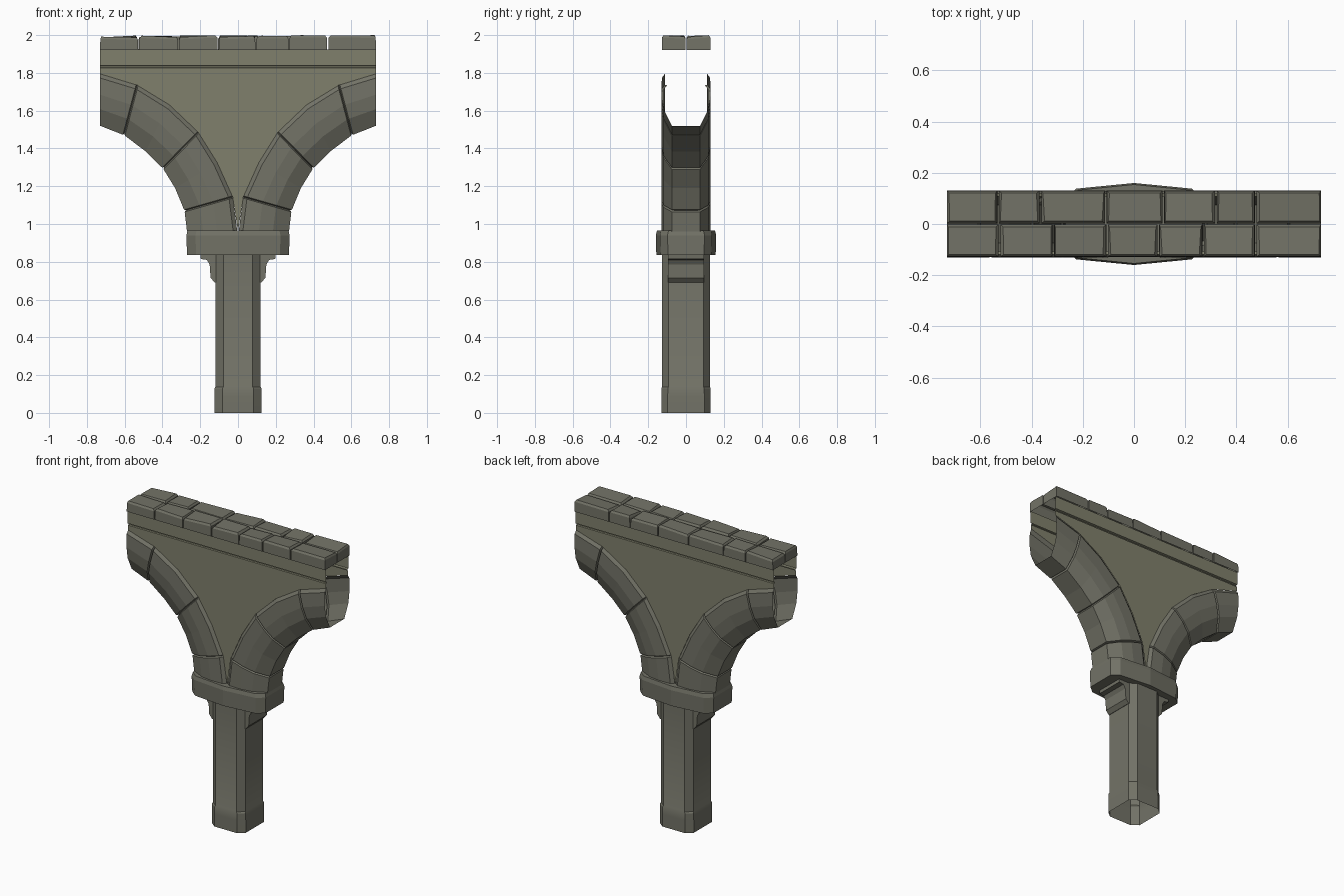
import bpy, bmesh, random
from mathutils import Vector

if "Cube" in bpy.data.objects:
    bpy.data.objects.remove(bpy.data.objects["Cube"])

random.seed(4)


def material(name, rgb):
    m = bpy.data.materials.new(name)
    m.diffuse_color = (*rgb, 1)
    m.use_nodes = True
    m.node_tree.nodes["Principled BSDF"].inputs["Base Color"].default_value = m.diffuse_color
    return m


STONE = material("stone", (0.17, 0.17, 0.135))
PLASTER = material("plaster", (0.215, 0.215, 0.15))


def make(name, verts, faces, mat, smooth=None, fix=False):
    me = bpy.data.meshes.new(name)
    me.from_pydata([tuple(v) for v in verts], [], faces)
    if fix:
        bm = bmesh.new()
        bm.from_mesh(me)
        bmesh.ops.recalc_face_normals(bm, faces=bm.faces)
        bm.to_mesh(me)
        bm.free()
    me.materials.append(mat)
    ob = bpy.data.objects.new(name, me)
    bpy.context.collection.objects.link(ob)
    if smooth:
        bpy.context.view_layer.objects.active = ob
        ob.select_set(True)
        bpy.ops.object.shade_smooth_by_angle(angle=smooth)
        ob.select_set(False)
    return ob


def loft(rings, closed=True, caps=()):
    """Skin equal-length rings; caps lists ring indices to fill."""
    n = len(rings[0])
    verts = [p for r in rings for p in r]
    faces = []
    for i in range(len(rings) - 1):
        for j in range(n if closed else n - 1):
            k = (j + 1) % n
            faces.append((i * n + j, i * n + k, (i + 1) * n + k, (i + 1) * n + j))
    for c in caps:
        ring = [c * n + j for j in range(n)]
        faces.append(ring if c else ring[::-1])
    return verts, faces


def plan_ring(quarter, z, grow=0.0):
    """Mirror a quarter outline (from +x side to +y side) into a full ring."""
    q = [(x + grow, y + grow) for x, y in quarter]
    pts = q + [(-x, y) for x, y in q[::-1]]
    pts += [(-x, -y) for x, y in q] + [(x, -y) for x, y in q[::-1]]
    out = []
    for p in pts:
        if not out or p != out[-1]:
            out.append(p)
    return [(x, y, z) for x, y in out]


# Column shaft: hollow octagon with a slightly wider foot
OCT = [(0.120, 0.092), (0.078, 0.126)]
rings = [plan_ring(OCT, z, g) for z, g in
         [(0, .005), (.085, .005), (.13, .004), (.138, 0), (.84, 0)]]
make("column_shaft", *loft(rings), STONE, 0.5, True)

# Corbels under the capital, left and right
prof = [(.11, .69), (.123, .69), (.145, .715), (.15, .785), (.165, .81),
        (.197, .815), (.2, .84), (.11, .84)]
for s, side in ((1, "right"), (-1, "left")):
    ends = [[(s * x, y, z) for x, z in prof] for y in (-.095, .095)]
    make("corbel_" + side, *loft(ends, caps=(0, 1)), STONE, None, True)

# Capital block with gently pointed front and back
CAP = [(.273, .098), (.225, .138)]


def cap_ring(z, g):
    r = plan_ring(CAP, z, g)
    return r[:2] + [(0, .16 + g, z)] + r[2:6] + [(0, -.16 - g, z)] + r[6:]


rings = [cap_ring(.835, -.003), cap_ring(.94, 0), cap_ring(.965, -.006)]
make("capital", *loft(rings, caps=(0, 2)), STONE, None, True)

# Arch ribs: chamfered channel swept along outer/inner curve pairs
PATH = [((.004, .96), (.27, .96), 0),
        ((.028, 1.143), (.284, 1.07), 1),
        ((.110, 1.325), (.333, 1.19), 0),
        ((.210, 1.485), (.398, 1.294), 1),
        ((.362, 1.63), (.49, 1.385), 0),
        ((.534, 1.735), (.604, 1.47), 1),
        ((.73, 1.795), (.73, 1.52), 0)]
SECTION = [(.112, 0), (.128, .08), (.130, .40), (.118, .68), (.075, 1)]


def rib_ring(o, i, s, inset):
    half = []
    for y, t in SECTION:
        t = t - inset * 3.0 if t == 1 else t
        p = o.lerp(i, t)
        half.append((s * p.x, y - inset, p.y))
    return [(x, -y, z) for x, y, z in half] + half[::-1]


for s, side in ((1, "right"), (-1, "left")):
    rings = []
    for k, (o, i, joint) in enumerate(PATH):
        o, i = Vector(o), Vector(i)
        if joint:
            # carved joint between two voussoirs
            d = (Vector(PATH[k + 1][0]) - Vector(PATH[k - 1][0])).normalized() * .006
            rings += [rib_ring(o - d, i - d, s, 0), rib_ring(o, i, s, .012),
                      rib_ring(o + d, i + d, s, 0)]
        else:
            rings.append(rib_ring(o, i, s, 0))
    verts, faces = loft(rings, closed=False)
    if s < 0:
        faces = [f[::-1] for f in faces]
    make("arch_rib_" + side, verts, faces, STONE)

# Spandrel walls: thin front and back skins, grooved below the coping
curve = [p[0] for p in PATH]
outline = [(-x, z) for x, z in curve[:0:-1]] + [(0, .96)] + curve[1:]
outline += [(.73, 1.826), (-.73, 1.826)]
STRIP = [(.115, 1.826), (.107, 1.829), (.107, 1.836), (.119, 1.840), (.119, 1.925)]
for s, side in ((-1, "front"), (1, "back")):
    verts = [(x, s * .115, z) for x, z in outline]
    faces = [list(range(len(outline)))]
    n = len(verts)
    verts += [(x, s * y, z) for y, z in STRIP for x in (-.73, .73)]
    faces += [(n + 2 * j, n + 2 * j + 1, n + 2 * j + 3, n + 2 * j + 2)
              for j in range(len(STRIP) - 1)]
    if s > 0:
        faces = [f[::-1] for f in faces]
    make("spandrel_wall_" + side, verts, faces, PLASTER)

# Coping stones: two rows of uneven, bevelled blocks, open underneath
ROWS = {"front": (-.128, -.002, [-.73, -.525, -.315, -.105, .095, .27, .475, .73]),
        "back": (.002, .130, [-.73, -.53, -.365, -.11, .115, .32, .475, .73])}
for row, (y0, y1, cuts) in ROWS.items():
    for k in range(len(cuts) - 1):
        gap0 = .003 if k else 0
        gap1 = .003 if k < len(cuts) - 2 else 0
        a, b = cuts[k] + gap0, cuts[k + 1] - gap1
        base = [(a, y0), (b, y0), (b, y1), (a, y1)]
        skew = [random.uniform(-.004, .004) for _ in range(2)]
        tops = [random.uniform(1.986, 2.0) for _ in range(4)]
        e = .009
        mx, my = (a + b) / 2, (y0 + y1) / 2

        def inset(x, y, d):
            return (x + (d if x < mx else -d), y + (d if y < my else -d))

        low = [(x, y, 1.922) for x, y in base]
        mid = [(*inset(x, y, .001), t - .012) for (x, y), t in zip(base, tops)]
        top = [(*inset(x, y, e), t) for (x, y), t in zip(base, tops)]
        top = [(x + skew[j % 2], y, z) for j, (x, y, z) in enumerate(top)]
        make(f"coping_{row}_{k + 1}", *loft([low, mid, top], caps=(2,)), STONE)
